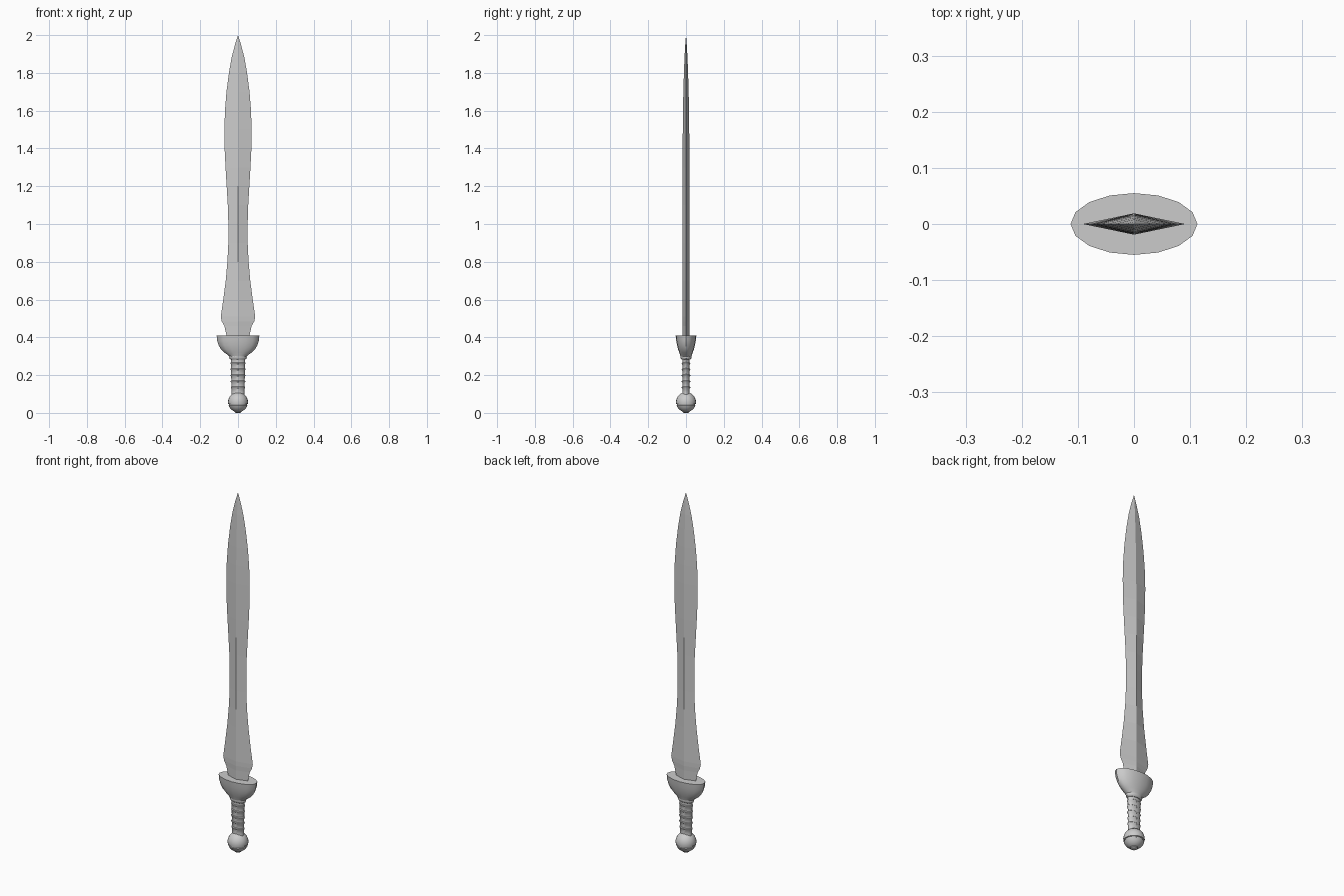
import bpy, bmesh, math


def loft(name, rings, sides, smooth=True, angle=40):
    """Stack elliptical rings (z, half width x, half depth y) into a closed solid."""
    bm = bmesh.new()
    loops = []
    for z, rx, ry in rings:
        if rx == 0:
            loops.append([bm.verts.new((0, 0, z))])
        else:
            loops.append([bm.verts.new((rx * math.cos(2 * math.pi * i / sides),
                                        ry * math.sin(2 * math.pi * i / sides), z))
                          for i in range(sides)])
    for a, b in zip(loops, loops[1:]):
        for i in range(sides):
            j = (i + 1) % sides
            if len(a) == 1:
                bm.faces.new((a[0], b[j], b[i]))
            elif len(b) == 1:
                bm.faces.new((a[i], a[j], b[0]))
            else:
                bm.faces.new((a[i], a[j], b[j], b[i]))
    for loop in (loops[0], loops[-1]):
        if len(loop) > 1:
            bm.faces.new(loop)
    bmesh.ops.recalc_face_normals(bm, faces=bm.faces)
    mesh = bpy.data.meshes.new(name)
    bm.to_mesh(mesh)
    bm.free()
    ob = bpy.data.objects.new(name, mesh)
    bpy.context.collection.objects.link(ob)
    if smooth:
        bpy.ops.object.select_all(action='DESELECT')
        ob.select_set(True)
        bpy.context.view_layer.objects.active = ob
        bpy.ops.object.shade_smooth_by_angle(angle=math.radians(angle))
    return ob


# Leaf-shaped blade with a diamond section
loft("blade", [
    (0.38, 0.055, 0.019), (0.41, 0.061, 0.019), (0.46, 0.072, 0.019),
    (0.485, 0.086, 0.019), (0.51, 0.091, 0.019), (0.60, 0.078, 0.019),
    (0.70, 0.065, 0.019), (0.80, 0.056, 0.019), (0.90, 0.051, 0.019),
    (1.00, 0.051, 0.019), (1.10, 0.054, 0.019), (1.20, 0.060, 0.019),
    (1.30, 0.066, 0.019), (1.40, 0.071, 0.018), (1.50, 0.072, 0.017),
    (1.60, 0.069, 0.016), (1.70, 0.061, 0.014), (1.80, 0.048, 0.011),
    (1.88, 0.034, 0.008), (1.95, 0.016, 0.004), (2.0, 0, 0)], 4, smooth=False)

# Cup-shaped guard with a flat oval top
loft("guard", [
    (0.298, 0.044, 0.029), (0.308, 0.056, 0.032), (0.320, 0.073, 0.036),
    (0.337, 0.090, 0.042), (0.357, 0.102, 0.047), (0.382, 0.110, 0.052),
    (0.410, 0.113, 0.055)], 16)

# Collar below the guard
loft("collar", [
    (0.282, 0.038, 0.023), (0.287, 0.045, 0.028),
    (0.296, 0.047, 0.030), (0.304, 0.045, 0.029)], 16)

# Oval grip with raised finger ridges
grip = [(0.09, 0.033, 0.021)]
for k in range(6):
    z = 0.108 + k * 0.032
    grow = 0.0006 * k
    grip += [(z, 0.034 + grow, 0.0195), (z + 0.021, 0.035 + grow, 0.0195),
             (z + 0.025, 0.038 + grow, 0.023), (z + 0.029, 0.038 + grow, 0.023)]
grip.append((0.302, 0.040, 0.024))
loft("grip", grip, 16)

# Ball pommel with a narrow groove and a small end button
R, CZ = 0.053, 0.057
ball = []
for k in range(13):
    a = -math.pi / 2 + math.pi * k / 12
    r = R * math.cos(a) if 0 < k < 12 else 0
    ball.append((CZ + R * math.sin(a), r, r))
ball[5:6] = [(0.039, 0.050, 0.050), (0.041, 0.047, 0.047),
             (0.046, 0.047, 0.047), (0.048, 0.052, 0.052)]
loft("pommel", ball, 20)
loft("pommel_button", [(0, 0.012, 0.012), (0.004, 0.018, 0.018),
                       (0.012, 0.020, 0.020)], 16)
